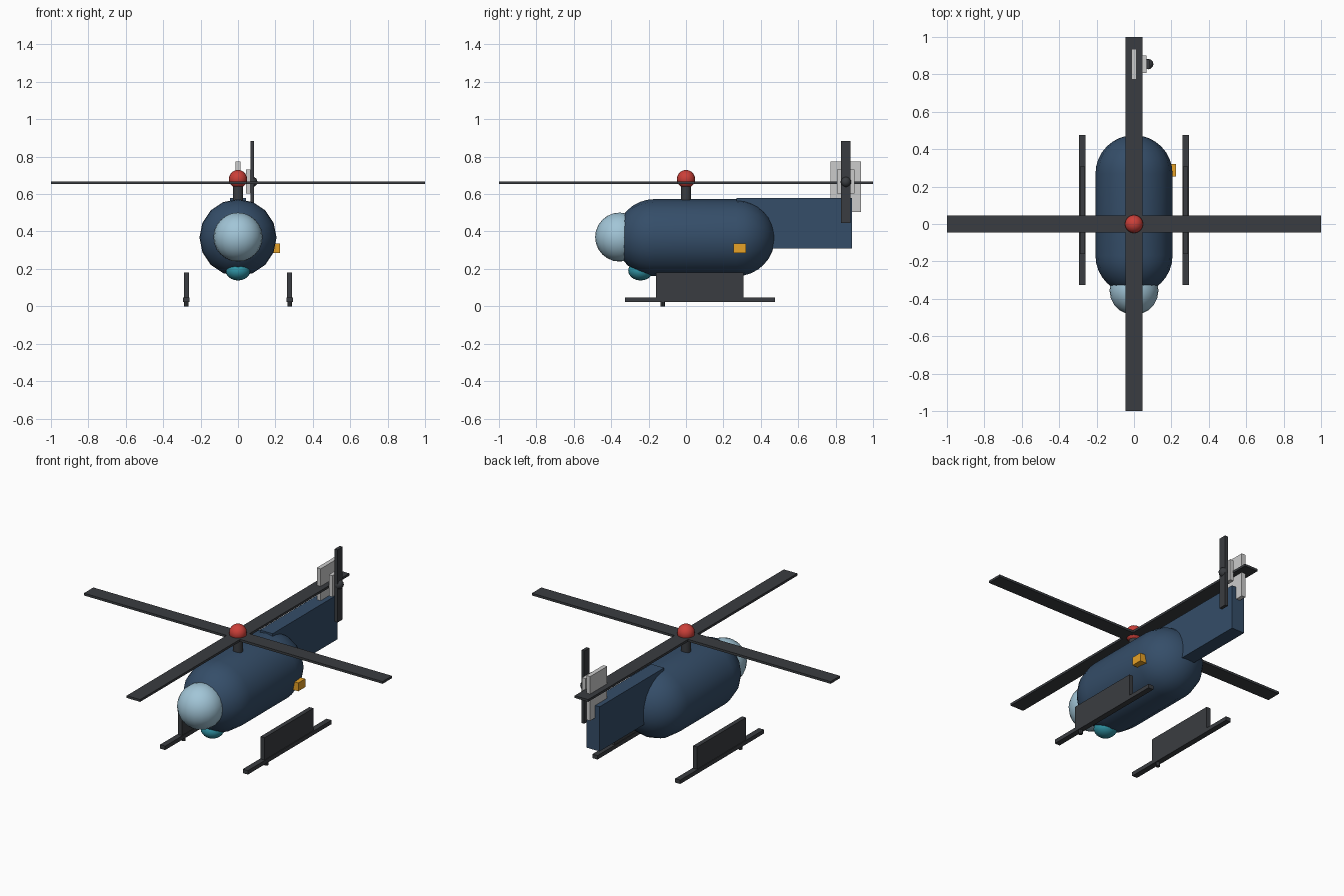
import bpy, bmesh
from math import sin, cos, pi, radians
from mathutils import Matrix, Vector

if "Cube" in bpy.data.objects:
    bpy.data.objects.remove(bpy.data.objects["Cube"])


def material(name, rgb):
    m = bpy.data.materials.new(name)
    m.diffuse_color = (*rgb, 1)
    m.use_nodes = True
    m.node_tree.nodes["Principled BSDF"].inputs["Base Color"].default_value = m.diffuse_color
    return m


NAVY = material("navy", (0.035, 0.075, 0.14))
GLASS = material("glass", (0.36, 0.56, 0.68))
TEAL = material("teal", (0.03, 0.30, 0.38))
DARK = material("dark_grey", (0.042, 0.046, 0.052))
RED = material("red", (0.60, 0.05, 0.04))
ORANGE = material("orange", (0.80, 0.36, 0.02))


def finish(name, bm, mat=None, smooth=False):
    bmesh.ops.recalc_face_normals(bm, faces=bm.faces)
    mesh = bpy.data.meshes.new(name)
    bm.to_mesh(mesh)
    bm.free()
    ob = bpy.data.objects.new(name, mesh)
    bpy.context.collection.objects.link(ob)
    if mat:
        mesh.materials.append(mat)
    if smooth:
        bpy.ops.object.select_all(action='DESELECT')
        ob.select_set(True)
        bpy.context.view_layer.objects.active = ob
        bpy.ops.object.shade_smooth_by_angle(angle=radians(40))
    return ob


def box(name, x, y, z, mat=None):
    """Box from (min, max) pairs on each axis."""
    bm = bmesh.new()
    bmesh.ops.create_cube(bm, size=1)
    for v in bm.verts:
        v.co = Vector([a + (b - a) * (c + 0.5) for (a, b), c in zip((x, y, z), v.co)])
    return finish(name, bm, mat)


def ball(name, centre, radii, mat, segments=16, rings=10):
    bm = bmesh.new()
    bmesh.ops.create_uvsphere(bm, u_segments=segments, v_segments=rings, radius=1)
    bm.transform(Matrix.Translation(centre) @ Matrix.Diagonal((*radii, 1)))
    return finish(name, bm, mat, True)


def rod(name, centre, radius, depth, mat, segments=12):
    bm = bmesh.new()
    bmesh.ops.create_cone(bm, cap_ends=True, segments=segments, radius1=radius,
                          radius2=radius, depth=depth,
                          matrix=Matrix.Translation(centre))
    return finish(name, bm, mat, True)


# Fuselage: capsule profile spun around the y axis
R, Y0, Y1, ZC, CAP = 0.206, -0.169, 0.269, 0.367, 8
arc = [i * pi / 2 / CAP for i in range(CAP + 1)]
profile = [(R * sin(a), Y0 - R * cos(a)) for a in arc]
profile += [(R * cos(a), Y1 + R * sin(a)) for a in arc]
bm = bmesh.new()
verts = [bm.verts.new((r, y, 0)) for r, y in profile]
edges = [bm.edges.new(pair) for pair in zip(verts, verts[1:])]
bmesh.ops.spin(bm, geom=verts + edges, cent=(0, 0, 0), axis=(0, 1, 0),
               angle=2 * pi, steps=16, use_merge=True)
bmesh.ops.remove_doubles(bm, verts=bm.verts, dist=0.0005)
bm.transform(Matrix.Translation((0, 0, ZC)))
finish("fuselage", bm, NAVY, True)

# Nose glass, chin sensor and side lamp
ball("canopy", (0, -0.355, 0.37), (0.131, 0.131, 0.131), GLASS, 20, 12)
ball("chin_sensor", (0, -0.243, 0.19), (0.066, 0.066, 0.052), TEAL)
box("side_lamp", (0.165, 0.225), (0.255, 0.322), (0.286, 0.336), ORANGE)

# Tail boom and fin
box("tail_boom", (-0.043, 0.043), (0.27, 0.888), (0.31, 0.58), NAVY)
box("tail_fin", (-0.013, 0.013), (0.772, 0.935), (0.505, 0.773))
box("tail_rotor_mount", (0.042, 0.066), (0.808, 0.9), (0.603, 0.732))

# Main rotor
rod("rotor_mast", (0, 0, 0.61), 0.028, 0.13, DARK)
box("rotor_blade_across", (-1, 1), (-0.045, 0.045), (0.653, 0.667), DARK)
box("rotor_blade_along", (-0.045, 0.045), (-1, 1), (0.653, 0.667), DARK)
ball("rotor_hub", (0, 0, 0.68), (0.049, 0.049, 0.049), RED)

# Tail rotor
box("tail_rotor_blade", (0.066, 0.085), (0.83, 0.879), (0.445, 0.885), DARK)
ball("tail_rotor_hub", (0.076, 0.855, 0.665), (0.028, 0.028, 0.028), DARK, 12, 8)

# Landing gear on both sides
for side, s in (("left", -1), ("right", 1)):
    def span(a, b):
        return tuple(sorted((s * a, s * b)))
    box(f"{side}_strut", span(0.263, 0.29), (-0.16, 0.307), (0.03, 0.181), DARK)
    box(f"{side}_skid", span(0.26, 0.294), (-0.325, 0.475), (0.022, 0.046), DARK)
    rod(f"{side}_skid_foot", (s * 0.277, -0.125, 0.015), 0.012, 0.03, DARK, 8)
